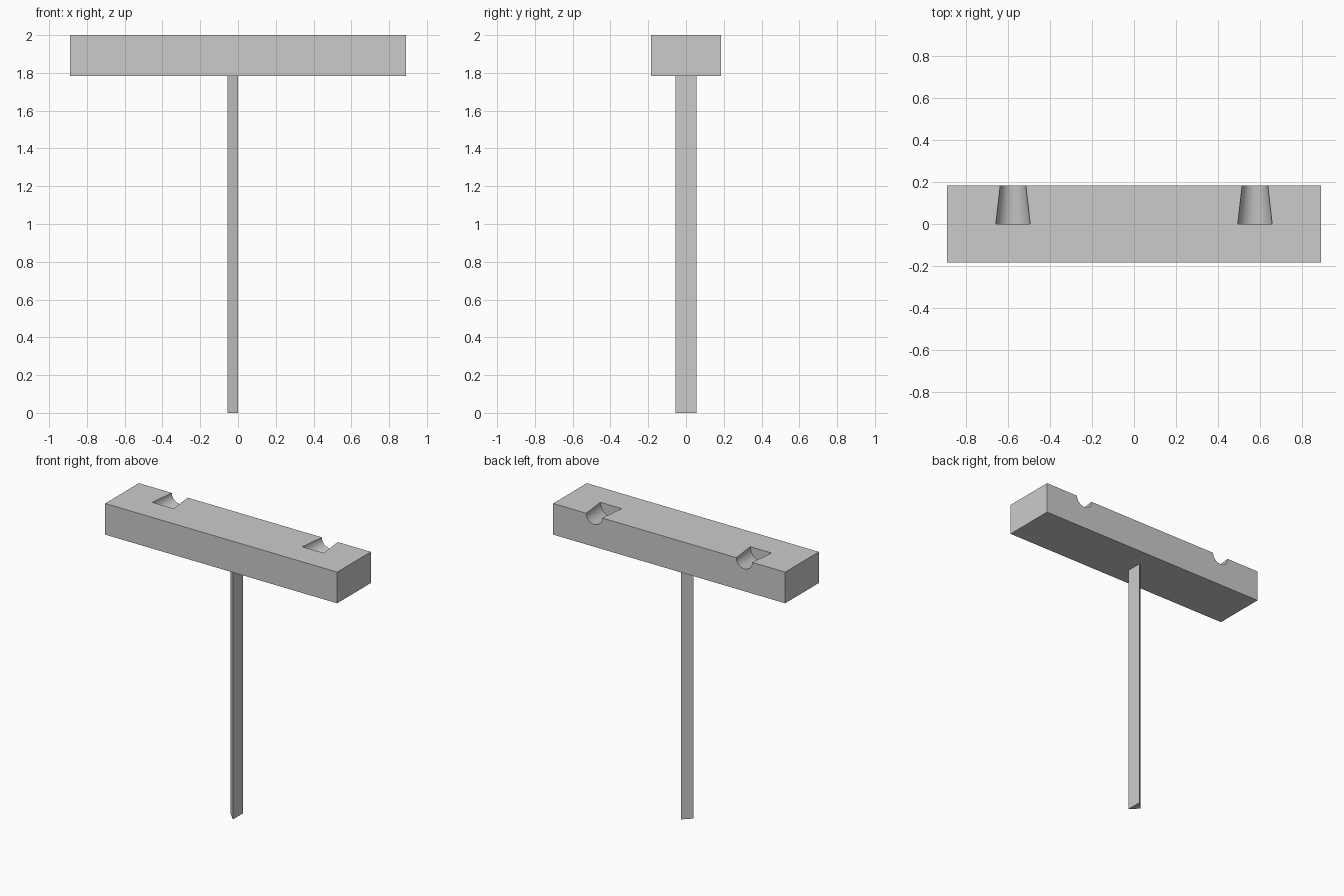
import bpy
import bmesh
from math import radians

if "Cube" in bpy.data.objects:
    bpy.data.objects.remove(bpy.data.objects["Cube"])

HALF_X, HALF_Y = 0.889, 0.184   # crossbar half sizes
BAR_BOTTOM, TOP = 1.784, 2.0
POST_R = 0.056

# Crossbar block
bpy.ops.mesh.primitive_cube_add(size=1, location=(0, 0, (BAR_BOTTOM + TOP) / 2))
bar = bpy.context.object
bar.name = "crossbar"
bar.scale = (2 * HALF_X, 2 * HALF_Y, TOP - BAR_BOTTOM)
bpy.ops.object.transform_apply(location=True, rotation=False, scale=True)

# Tapered half-round notches, cut from the middle out through the back face
R_MID, R_BACK, LENGTH = 0.082, 0.061, 0.3
r_end = R_MID + (R_BACK - R_MID) * LENGTH / HALF_Y
for side in (-1, 1):
    bpy.ops.mesh.primitive_cone_add(
        vertices=32, radius1=R_MID, radius2=r_end, depth=LENGTH,
        location=(side * 0.575, LENGTH / 2, TOP), rotation=(radians(-90), 0, 0))
    cutter = bpy.context.object
    cutter.name = "notch_cutter"
    bpy.context.view_layer.objects.active = bar
    mod = bar.modifiers.new("notch", "BOOLEAN")
    mod.operation = "DIFFERENCE"
    mod.solver = "EXACT"
    mod.object = cutter
    bpy.ops.object.modifier_apply(modifier=mod.name)
    bpy.data.objects.remove(cutter)

bpy.ops.object.select_all(action="DESELECT")
bar.select_set(True)
bpy.ops.object.shade_smooth_by_angle(angle=radians(30))

# Post: triangular prism with its flat side on x = 0
bm = bmesh.new()
profile = [(-POST_R, 0), (0, -POST_R), (0, POST_R)]
base = bm.faces.new([bm.verts.new((x, y, 0)) for x, y in profile])
ext = bmesh.ops.extrude_face_region(bm, geom=[base], use_keep_orig=True)
top_verts = [g for g in ext["geom"] if isinstance(g, bmesh.types.BMVert)]
bmesh.ops.translate(bm, verts=top_verts, vec=(0, 0, BAR_BOTTOM))
bmesh.ops.recalc_face_normals(bm, faces=bm.faces)
mesh = bpy.data.meshes.new("post")
bm.to_mesh(mesh)
bm.free()
bpy.context.collection.objects.link(bpy.data.objects.new("post", mesh))
